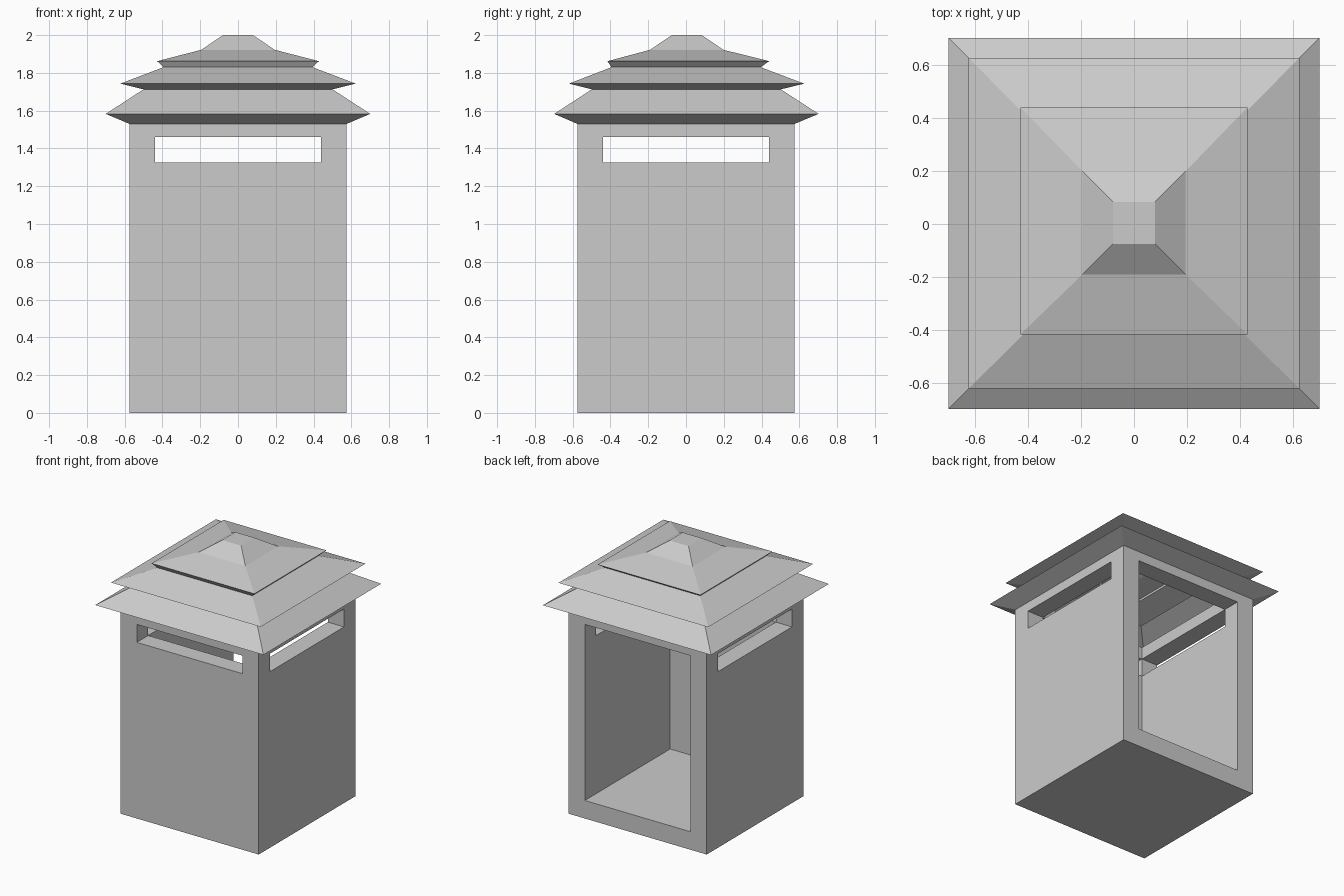
import bpy, bmesh

if "Cube" in bpy.data.objects:
    bpy.data.objects.remove(bpy.data.objects["Cube"])


def box(name, lo, hi):
    """Axis-aligned box between two corners."""
    bm = bmesh.new()
    bmesh.ops.create_cube(bm, size=1)
    for v in bm.verts:
        v.co = [lo[i] + (v.co[i] + 0.5) * (hi[i] - lo[i]) for i in range(3)]
    return to_object(name, bm)


def to_object(name, bm):
    me = bpy.data.meshes.new(name)
    bm.to_mesh(me)
    bm.free()
    ob = bpy.data.objects.new(name, me)
    bpy.context.collection.objects.link(ob)
    return ob


def square_loft(bm, profile, flip=False):
    """Square rings of (half width, height, y shift), bridged and capped at the top."""
    rings = [[bm.verts.new((sx * h, sy * h + dy, z))
              for sx, sy in ((-1, -1), (1, -1), (1, 1), (-1, 1))]
             for h, z, dy in profile]
    faces = [rings[-1]]
    for a, b in zip(rings, rings[1:]):
        for i in range(4):
            j = (i + 1) % 4
            faces.append([a[i], a[j], b[j], b[i]])
    for f in faces:
        bm.faces.new(f[::-1] if flip else f)


def cut(target, cutter):
    mod = target.modifiers.new("cut", 'BOOLEAN')
    mod.operation = 'DIFFERENCE'
    mod.solver = 'EXACT'
    mod.object = cutter
    bpy.context.view_layer.objects.active = target
    bpy.ops.object.modifier_apply(modifier=mod.name)
    bpy.data.objects.remove(cutter, do_unlink=True)


W, IN, TOP, FLOOR = 0.575, 0.44, 1.53, 0.135
SLOT_LO, SLOT_HI = 1.325, 1.46

# Booth walls: hollow box with a back doorway and viewing slots on three sides
walls = box("booth_walls", (-W, -W, 0), (W, W, TOP))
cut(walls, box("cavity", (-IN, -IN, FLOOR), (IN, IN, TOP + 0.1)))
e = 0.0005
cut(walls, box("doorway", (-IN + e, 0.3, FLOOR + e), (IN - e, 0.8, SLOT_HI)))
cut(walls, box("front_slot", (-IN + e, -0.8, SLOT_LO), (IN - e, -0.3, SLOT_HI)))
for s in (-1, 1):
    x0, x1 = sorted((s * 0.3, s * 0.8))
    cut(walls, box("side_slot", (x0, -IN + e, SLOT_LO), (x1, IN - e, SLOT_HI)))

# Open the wall top where the roof sits
bm = bmesh.new()
bm.from_mesh(walls.data)
bmesh.ops.delete(bm, geom=[f for f in bm.faces
                           if all(v.co.z > TOP - 0.001 for v in f.verts)],
                 context='FACES_ONLY')
bm.to_mesh(walls.data)
bm.free()

# Tiered roof: outer skin and hollow inside
outer = [(W, TOP, 0), (0.70, 1.583, 0.002), (0.50, 1.713, 0.002),
         (0.623, 1.743, 0.003), (0.395, 1.83, 0), (0.428, 1.862, 0.012),
         (0.195, 1.922, 0.004), (0.079, 2.0, 0.004)]
inner = [(IN, TOP, 0), (IN, 1.55, 0), (0.56, 1.585, 0), (0.39, 1.68, 0),
         (0.50, 1.74, 0), (0.30, 1.80, 0), (0.31, 1.825, 0),
         (0.17, 1.86, 0), (0.05, 1.91, 0)]
bm = bmesh.new()
square_loft(bm, outer)
square_loft(bm, inner, flip=True)
to_object("tiered_roof", bm)
